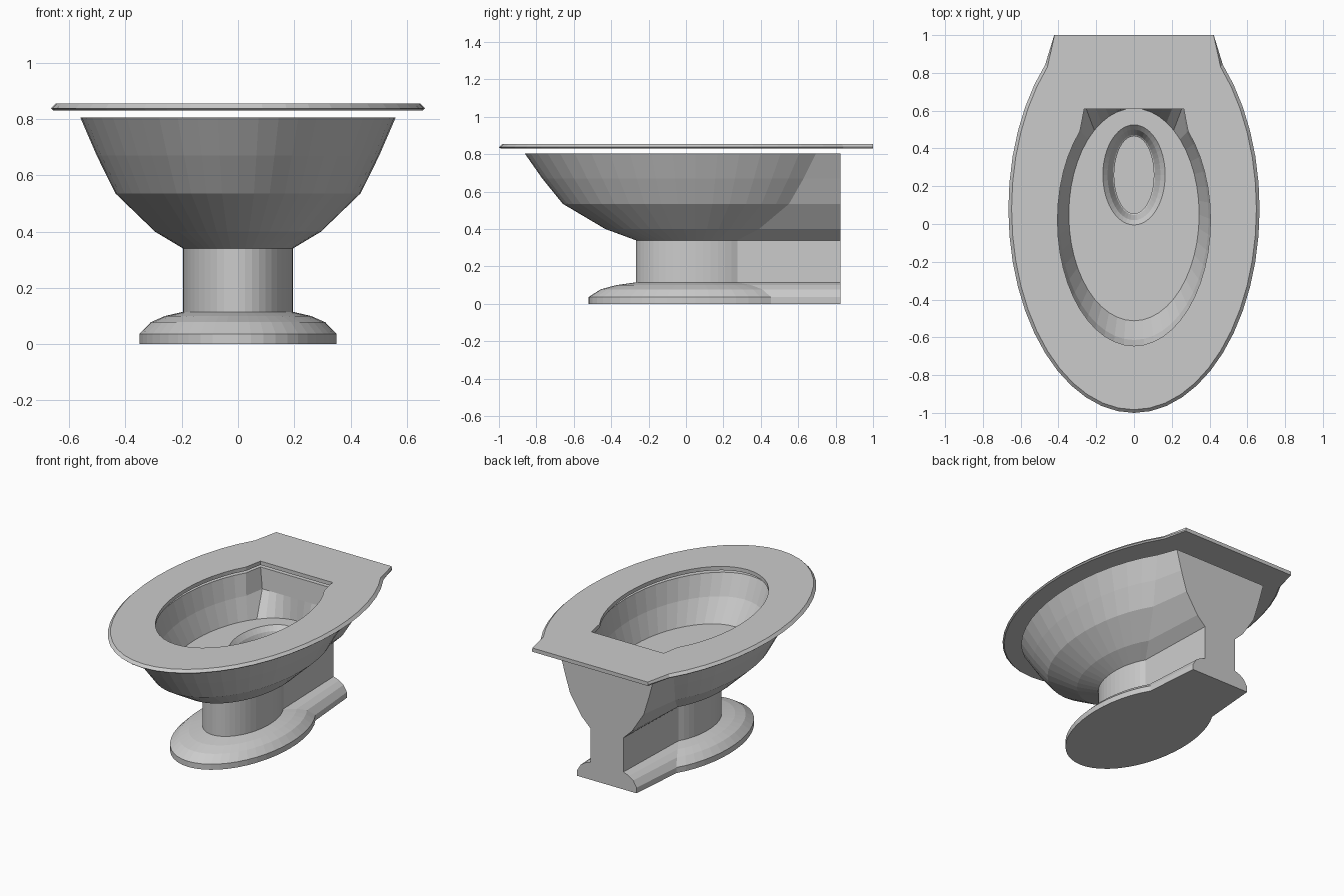
import bpy, bmesh
from math import sin, cos, pi, radians

if "Cube" in bpy.data.objects:
    bpy.data.objects.remove(bpy.data.objects["Cube"])

N = 48            # segments round each oval
RATIO = 1.63      # oval length / width


def ring(rx, z, cy=0.05, ry=None, back=None, taper=0.62):
    """Oval loop; if 'back' is given, the rear quarter becomes a straight-backed tail."""
    ry = ry or rx * RATIO
    pts = []
    for i in range(N):
        a = 2 * pi * i / N
        t = (i - N / 8 - 1) / (N / 4 - 2)      # 0..1 across the rear quarter
        if back is not None and -0.001 <= t <= 1.001:
            pts.append((taper * rx * (1 - 2 * t), back, z))
        else:
            pts.append((rx * cos(a), cy + ry * sin(a), z))
    return pts


def loft(name, rings, closed=False):
    """Skin a list of loops; cap both ends, or join last to first when closed."""
    bm = bmesh.new()
    loops = [[bm.verts.new(p) for p in r] for r in rings]
    pairs = list(zip(loops, loops[1:]))
    if closed:
        pairs.append((loops[-1], loops[0]))
    for lo, hi in pairs:
        for i in range(N):
            j = (i + 1) % N
            bm.faces.new((lo[i], lo[j], hi[j], hi[i]))
    if not closed:
        bm.faces.new(loops[0][::-1])
        bm.faces.new(loops[-1])
    bmesh.ops.recalc_face_normals(bm, faces=bm.faces)
    mesh = bpy.data.meshes.new(name)
    bm.to_mesh(mesh)
    bm.free()
    obj = bpy.data.objects.new(name, mesh)
    bpy.context.collection.objects.link(obj)
    return obj


# Pedestal and bowl: outside going up (half width, height)
outside = [(0.35, 0), (0.35, 0.037), (0.31, 0.078), (0.26, 0.10), (0.195, 0.115),
           (0.195, 0.34), (0.295, 0.40), (0.435, 0.535), (0.502, 0.67), (0.56, 0.805)]
body = [ring(rx, z, back=0.825) for rx, z in outside]

# Bowl: inside going down to the basin floor
body += [ring(0.425, 0.805, 0.02, back=0.63, taper=0.65),
         ring(0.395, 0.67, 0.03, back=0.62, taper=0.65),
         ring(0.345, 0.53)]

# Drain well set towards the back of the floor (half width, half length, height)
well = [(0.165, 0.265, 0.53), (0.14, 0.24, 0.50), (0.112, 0.212, 0.43),
        (0.105, 0.205, 0.425), (0.105, 0.205, 0.37)]
body += [ring(rx, z, 0.26, ry) for rx, ry, z in well]
loft("bowl_and_pedestal", body)

# Seat: flat ring with a bevelled outer edge, floating just above the bowl
loft("seat", [
    ring(0.405, 0.83, 0.02, 0.665, back=0.61, taper=0.65),
    ring(0.655, 0.83, 0.08, 1.07, back=1.0, taper=0.645),
    ring(0.665, 0.838, 0.08, 1.08, back=1.0, taper=0.635),
    ring(0.648, 0.855, 0.08, 1.063, back=1.0, taper=0.65),
    ring(0.405, 0.855, 0.02, 0.665, back=0.61, taper=0.65),
], closed=True)
